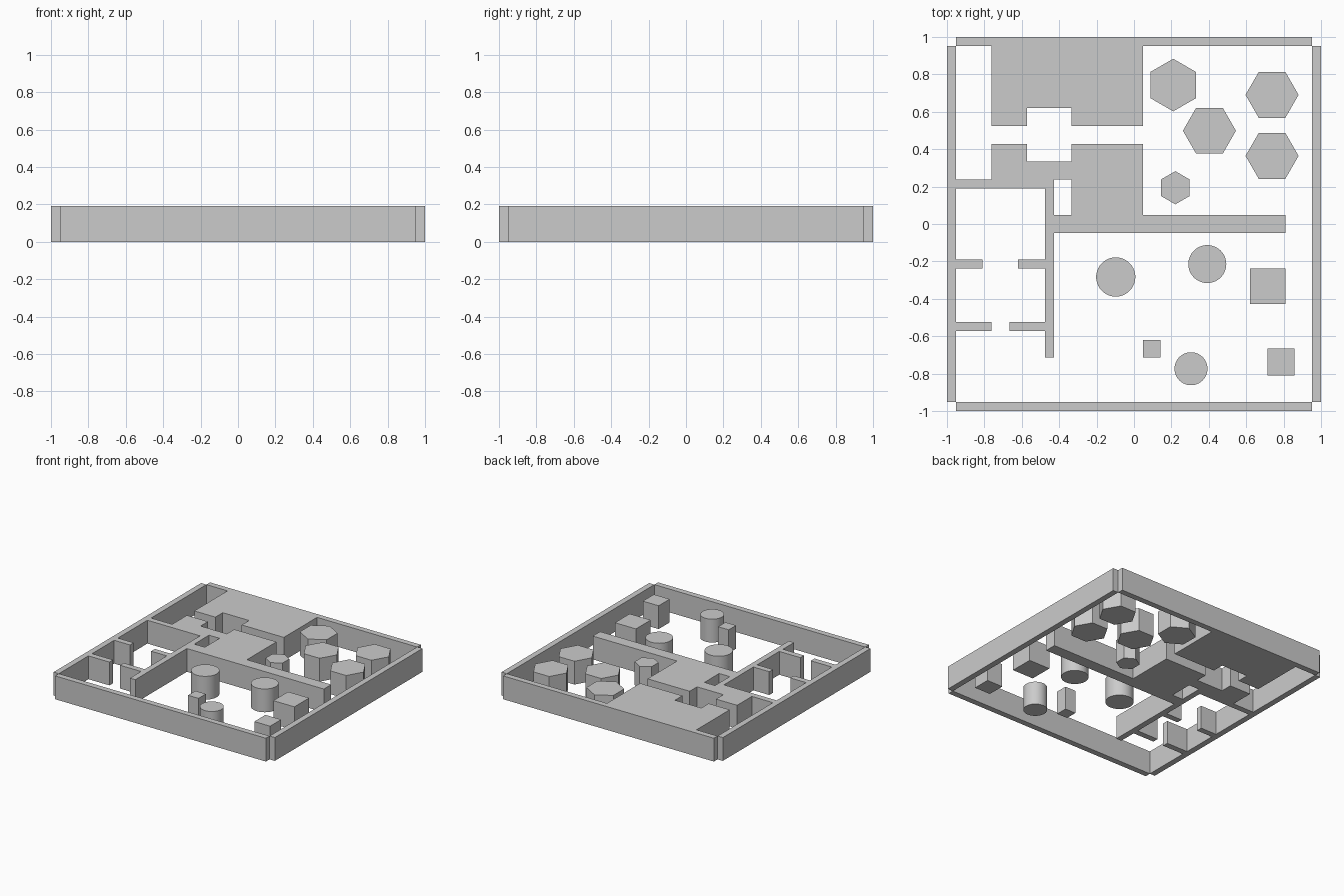
import bpy, bmesh, math

if "Cube" in bpy.data.objects:
    bpy.data.objects.remove(bpy.data.objects["Cube"])

U = 2 / 42       # plan module
H = 4 * U        # common height of every part


def wall_part(name, rects):
    """Union of plan rectangles (x0, y0, x1, y1 in modules), raised to the wall height."""
    cells = {(x, y) for x0, y0, x1, y1 in rects
             for x in range(x0, x1) for y in range(y0, y1)}
    bm = bmesh.new()
    verts = {}

    def vert(x, y):
        if (x, y) not in verts:
            verts[x, y] = bm.verts.new((x * U, y * U, 0))
        return verts[x, y]

    for x, y in sorted(cells):
        bm.faces.new([vert(x, y), vert(x + 1, y), vert(x + 1, y + 1), vert(x, y + 1)])
    bmesh.ops.dissolve_limit(bm, angle_limit=0.02, verts=bm.verts[:], edges=bm.edges[:])
    mesh = bpy.data.meshes.new(name)
    bm.to_mesh(mesh)
    bm.free()
    obj = bpy.data.objects.new(name, mesh)
    bpy.context.collection.objects.link(obj)
    mod = obj.modifiers.new("raise", 'SOLIDIFY')
    mod.thickness = H
    mod.offset = 1
    return obj


def pillar(name, x, y, r, sides, turn=0, smooth=False):
    bpy.ops.mesh.primitive_cylinder_add(
        vertices=sides, radius=r * U, depth=H,
        location=(x * U, y * U, H / 2), rotation=(0, 0, math.radians(turn)))
    bpy.context.object.name = name
    if smooth:
        bpy.ops.object.shade_smooth_by_angle(angle=math.radians(30))


# Outer walls and the solid block joined to the back wall
wall_part("front_wall", [(-20, -21, 20, -20)])
wall_part("right_wall", [(20, -20, 21, 20)])
wall_part("back_wall_and_block", [(-20, 20, 20, 21), (-16, 13, 1, 20),
                                  (-16, 11, -12, 13), (-7, 11, 1, 13)])

# Left wall with the connected inner partitions
wall_part("left_wall_and_partitions", [
    (-21, -20, -20, 20),                        # outer wall
    (-20, 4, -9, 5),                            # cross wall
    (-16, 5, -12, 9), (-12, 5, -7, 7),          # stepped block
    (-7, -1, 1, 9),                             # central block
    (-9, -1, 17, 1),                            # long divider
    (-10, -15, -9, 5),                          # corridor wall
    (-20, -5, -17, -4), (-13, -5, -10, -4),     # doorway stubs
    (-20, -12, -16, -11), (-14, -12, -10, -11),
])

# Square pillars
for i, r in enumerate([(13, -9, 17, -5), (1, -15, 3, -13), (15, -17, 18, -14)]):
    wall_part(f"square_pillar_{i + 1}", [r])

# Round pillars
for i, (x, y, r) in enumerate([(-2.05, -5.95, 2.2), (8.23, -4.5, 2.13), (6.4, -16.25, 1.85)]):
    pillar(f"round_pillar_{i + 1}", x, y, r, 64, smooth=True)

# Hexagonal pillars: turn 0 points along y, turn 30 along x
for i, (x, y, r, turn) in enumerate([(4.4, 15.6, 2.95, 0), (8.47, 10.47, 2.98, 30),
                                     (15.5, 14.5, 2.98, 30), (15.5, 7.65, 2.98, 30),
                                     (4.64, 4.07, 1.86, 0)]):
    pillar(f"hex_pillar_{i + 1}", x, y, r, 6, turn)
